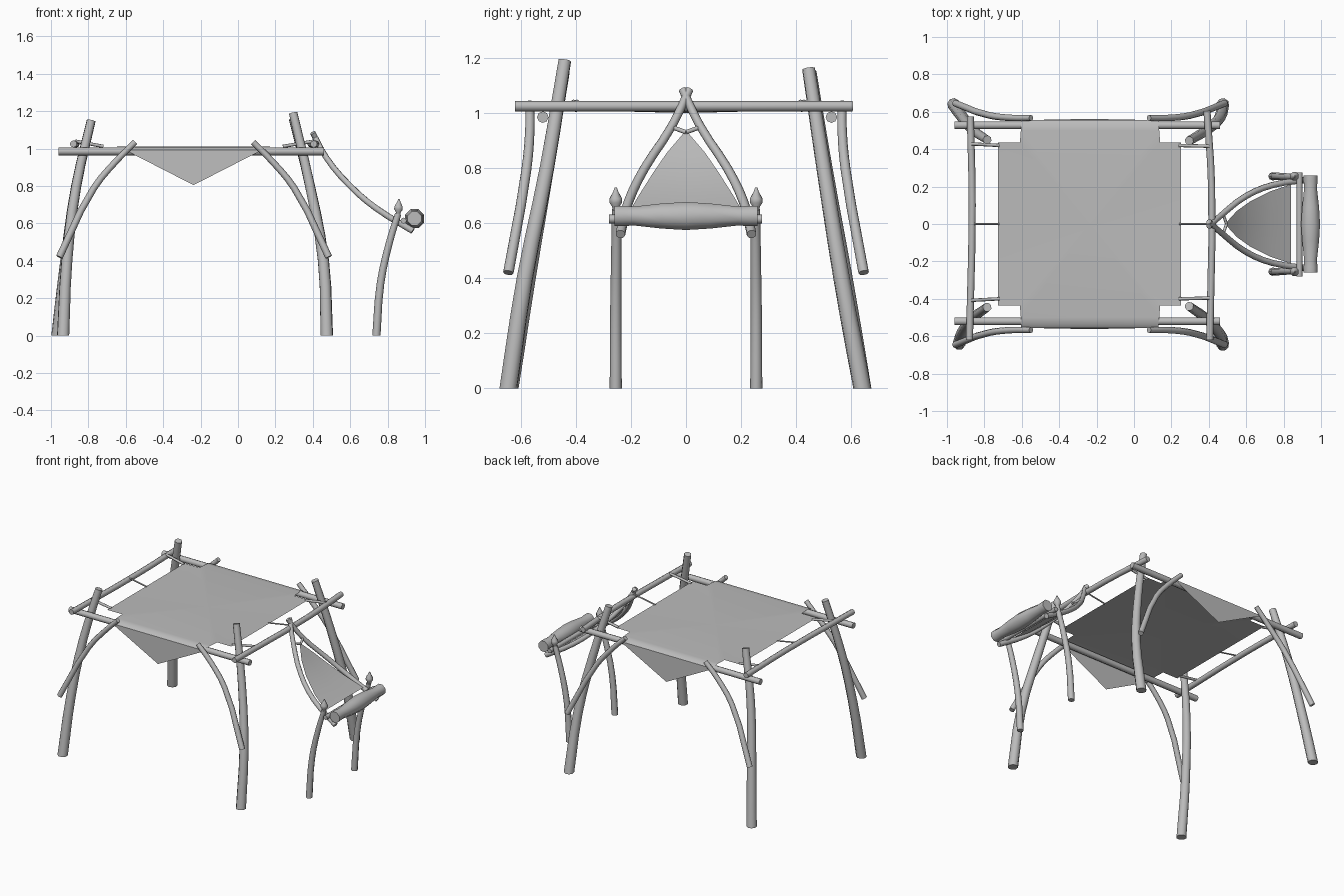
import bpy, bmesh, math
from mathutils import Vector

cube = bpy.data.objects.get("Cube")
if cube:
    bpy.data.objects.remove(cube, do_unlink=True)

grey = bpy.data.materials.new("plain grey")
grey.use_nodes = True
grey.diffuse_color = (0.5, 0.5, 0.5, 1)
grey.node_tree.nodes["Principled BSDF"].inputs["Base Color"].default_value = (0.5, 0.5, 0.5, 1)


def add_object(name, mesh):
    mesh.materials.clear()
    mesh.materials.append(grey)
    obj = bpy.data.objects.new(name, mesh)
    bpy.context.collection.objects.link(obj)
    bpy.ops.object.select_all(action='DESELECT')
    obj.select_set(True)
    bpy.context.view_layer.objects.active = obj
    bpy.ops.object.shade_smooth_by_angle(angle=math.radians(50))
    return obj


def pole(name, points, r0, r1=None):
    """Eight-sided tapered pole along a smooth path."""
    r1 = r0 if r1 is None else r1
    curve = bpy.data.curves.new(name, 'CURVE')
    curve.dimensions = '3D'
    curve.bevel_depth = 1
    curve.bevel_resolution = 2
    curve.resolution_u = 3
    curve.use_fill_caps = True
    spline = curve.splines.new('BEZIER')
    spline.bezier_points.add(len(points) - 1)
    for i, (bp, co) in enumerate(zip(spline.bezier_points, points)):
        bp.co = co
        bp.handle_left_type = bp.handle_right_type = 'AUTO'
        bp.radius = r0 + (r1 - r0) * i / (len(points) - 1)
    temp = bpy.data.objects.new(name + "_path", curve)
    bpy.context.collection.objects.link(temp)
    bpy.context.view_layer.update()
    mesh = bpy.data.meshes.new_from_object(temp.evaluated_get(bpy.context.evaluated_depsgraph_get()))
    bpy.data.objects.remove(temp, do_unlink=True)
    bpy.data.curves.remove(curve)
    # Keep feet flat on the ground
    for v in mesh.vertices:
        if v.co.z < 0.01:
            v.co.z = 0
    return add_object(name, mesh)


def lathe(name, profile, origin, axis):
    """Eight-sided turned shape from (radius, distance along axis)."""
    bm = bmesh.new()
    turn = Vector(axis).to_track_quat('Z', 'Y')
    rings = []
    for r, h in profile:
        ring = []
        for k in range(8):
            a = math.tau * (k + 0.5) / 8
            ring.append(bm.verts.new(Vector(origin) + turn @ Vector((r * math.cos(a), r * math.sin(a), h))))
        rings.append(ring)
    for a, b in zip(rings, rings[1:]):
        for k in range(8):
            bm.faces.new((a[k], a[(k + 1) % 8], b[(k + 1) % 8], b[k]))
    bm.faces.new(rings[0][::-1])
    bm.faces.new(rings[-1])
    mesh = bpy.data.meshes.new(name)
    bm.to_mesh(mesh)
    bm.free()
    return add_object(name, mesh)


# Corner posts: base, bend and top differ slightly per corner
posts = {
    "front_left": [(0.475, -0.645, 0), (0.457, -0.585, 0.4), (0.385, -0.505, 0.8), (0.295, -0.44, 1.19)],
    "back_left": [(0.475, 0.64, 0), (0.457, 0.565, 0.4), (0.385, 0.5, 0.8), (0.295, 0.445, 1.16)],
    "front_right": [(-0.935, -0.64, 0), (-0.915, -0.575, 0.4), (-0.865, -0.505, 0.8), (-0.785, -0.445, 1.15)],
    "back_right": [(-0.965, 0.64, 0), (-0.92, 0.575, 0.4), (-0.865, 0.505, 0.8), (-0.785, 0.45, 1.15)],
}
for name, path in posts.items():
    pole(name + "_post", path, 0.034, 0.024)

# Roof beams
for name, y in (("front_beam", -0.52), ("back_beam", 0.528)):
    pole(name, [(-0.96, y, 0.985), (0.46, y, 0.985)], 0.021)
pole("left_beam", [(0.39, 0.605, 1.025), (0.415, 0.2, 1.025), (0.405, -0.62, 1.025)], 0.019)
pole("right_beam", [(-0.875, 0.575, 1.025), (-0.865, 0.1, 1.025), (-0.88, -0.62, 1.025)], 0.019)

# Curved corner braces
for side, s in (("front", -1), ("back", 1)):
    for name, x0, d in (("right", -0.55, -1), ("left", 0.08, 1)):
        pole(f"{side}_{name}_brace",
             [(x0, s * 0.567, 1.035), (x0 + d * 0.1, s * 0.567, 0.935),
              (x0 + d * 0.22, s * 0.58, 0.79), (x0 + d * 0.405, s * 0.645, 0.42)], 0.016, 0.019)

# Roof cloth: fan from the middle, rolled over both beams into pointed flaps
bm = bmesh.new()
middle = bm.verts.new((-0.235, 0, 1.0))
left_x, right_x = 0.13, -0.605
outline = {}
for s in (-1, 1):
    for x, y, key in ((0.25, 0.435, "outer_l"), (left_x + 0.01, 0.435, "notch_l"), (left_x + 0.005, 0.5, "top_l"),
                      (right_x, 0.5, "top_r"), (right_x - 0.005, 0.435, "notch_r"), (-0.727, 0.435, "outer_r")):
        outline[s, key] = bm.verts.new((x, s * y, 1.012))
order = ["outer_l", "notch_l", "top_l", "top_r", "notch_r", "outer_r"]
loop = [outline[1, k] for k in order] + [outline[-1, k] for k in reversed(order)]
for a, b in zip(loop, loop[1:] + loop[:1]):
    bm.faces.new((middle, a, b))
for s in (-1, 1):
    a, b = outline[s, "top_l"], outline[s, "top_r"]
    for y, z in ((0.535, 1.008), (0.555, 0.993)):
        c = bm.verts.new((left_x, s * y, z))
        d = bm.verts.new((right_x, s * y, z))
        bm.faces.new((a, c, d, b))
        a, b = c, d
    tip = bm.verts.new((-0.238, s * 0.562, 0.805))
    bm.faces.new((a, tip, b))
bmesh.ops.recalc_face_normals(bm, faces=bm.faces)
if middle.link_faces[0].normal.z < 0:
    bmesh.ops.reverse_faces(bm, faces=bm.faces)
mesh = bpy.data.meshes.new("roof_cloth")
bm.to_mesh(mesh)
bm.free()
add_object("roof_cloth", mesh)

# Ropes tying the roof cloth to the side beams
for y, r in ((-0.4, 0.009), (0, 0.005), (0.42, 0.009)):
    pole("left_rope", [(0.24, y, 1.012), (0.405, y * 0.99, 1.04)], r)
    pole("right_rope", [(-0.72, y, 1.012), (-0.87, y * 1.02, 1.04)], r)

# Side awning: bowed poles, ties and legs with finials
for name, s in (("front", -1), ("back", 1)):
    pole(name + "_awning_pole",
         [(0.4, -s * 0.012, 1.085), (0.47, s * 0.05, 0.955), (0.6, s * 0.15, 0.8),
          (0.74, s * 0.208, 0.68), (0.935, s * 0.238, 0.56)], 0.015, 0.018)
    pole(name + "_awning_tie", [(0.495, 0, 0.93), (0.475, s * 0.055, 0.95)], 0.008)
    pole(name + "_awning_leg",
         [(0.74, s * 0.255, 0), (0.762, s * 0.255, 0.28), (0.81, s * 0.253, 0.5), (0.856, s * 0.252, 0.65)],
         0.022, 0.017)
    lathe(name + "_finial", [(0.012, 0), (0.014, 0.02), (0.025, 0.035), (0.024, 0.05), (0.01, 0.075), (0.004, 0.09)],
          (0.856, s * 0.255, 0.64), (0.05, 0, 1))

# Awning cloth following the bow of the poles
bm = bmesh.new()
last = None
for x, z, w in ((0.49, 0.932, 0.004), (0.55, 0.855, 0.07), (0.62, 0.782, 0.12), (0.73, 0.695, 0.175), (0.84, 0.63, 0.212)):
    row = [bm.verts.new((x, y * w, z)) for y in (-1, 0, 1)]
    if last:
        for k in (0, 1):
            bm.faces.new((last[k], row[k], row[k + 1], last[k + 1]))
    last = row
mesh = bpy.data.meshes.new("awning_cloth")
bm.to_mesh(mesh)
bm.free()
add_object("awning_cloth", mesh)

# Crossbar and rolled bundle at the awning's lower end
pole("awning_crossbar", [(0.885, -0.28, 0.615), (0.885, 0.275, 0.615)], 0.016)
half = [(0.04, 0.26), (0.04, 0.23), (0.037, 0.19), (0.049, 0.09)]
profile = [(r, -h) for r, h in half] + [(0.055, 0)] + half[::-1]
lathe("rolled_bundle", profile, (0.944, 0, 0.626), (0, 1, 0))
